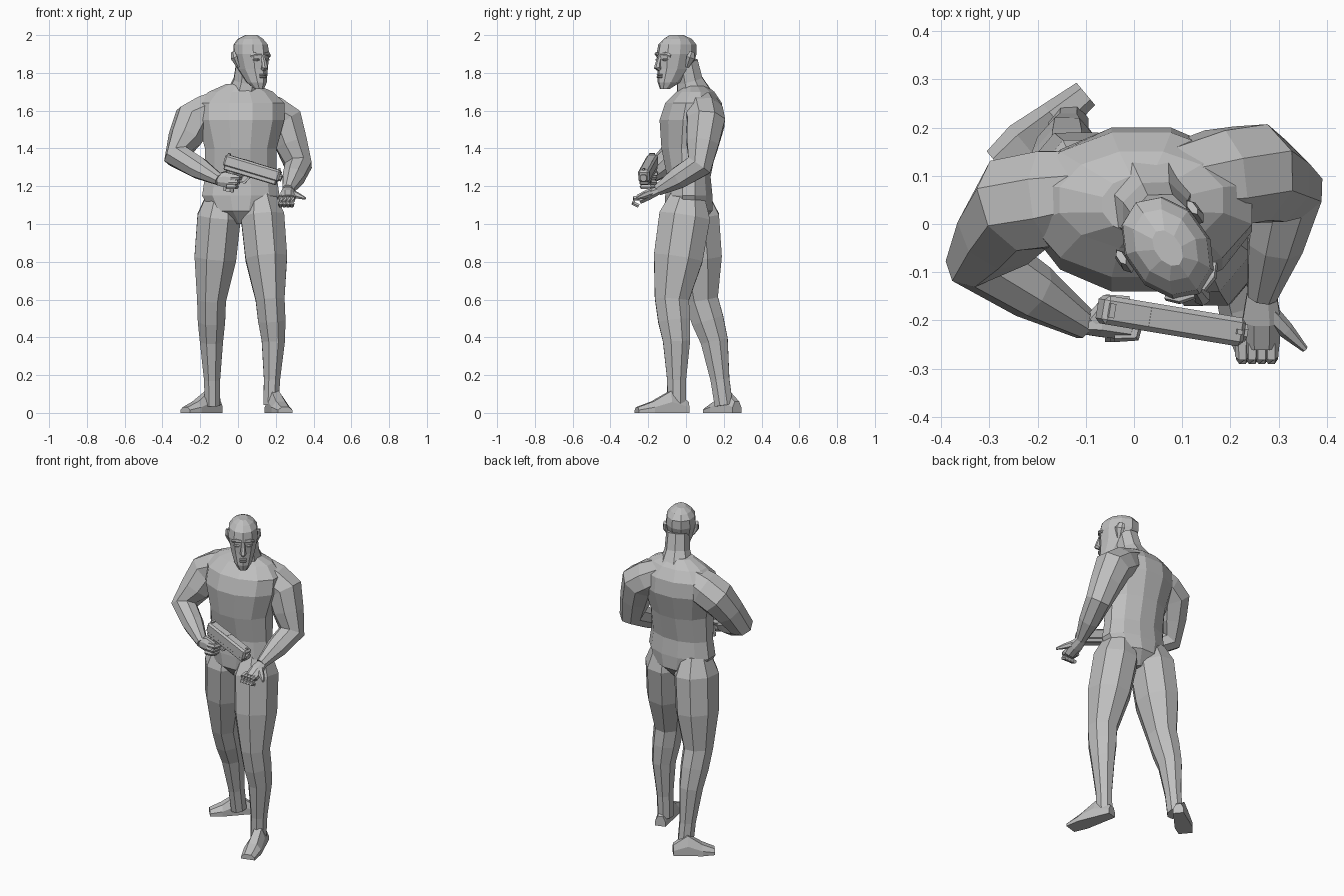
import bpy, bmesh, math
from mathutils import Vector, Matrix

default_cube = bpy.data.objects.get("Cube")
if default_cube:
    bpy.data.objects.remove(default_cube, do_unlink=True)

grey = bpy.data.materials.new("plain grey")
grey.use_nodes = True
shade = (.52, .52, .52, 1)
grey.diffuse_color = shade
grey.node_tree.nodes["Principled BSDF"].inputs["Base Color"].default_value = shade

UP = Vector((0, 0, 1))
SIDE = Vector((1, 0, 0))
DEPTH = Vector((0, 1, 0))
STILL = Matrix.Identity(4)


def finish(name, bm, matrix):
    """Turn a bmesh into a flat-shaded grey object."""
    bm.transform(matrix)
    bmesh.ops.recalc_face_normals(bm, faces=bm.faces)
    mesh = bpy.data.meshes.new(name)
    bm.to_mesh(mesh)
    bm.free()
    mesh.materials.append(grey)
    bpy.context.collection.objects.link(bpy.data.objects.new(name, mesh))


def skin(name, rings, matrix=STILL):
    """Bridge a list of point rings and cap both ends."""
    bm = bmesh.new()
    loops = [[bm.verts.new(point) for point in ring] for ring in rings]
    for lower, upper in zip(loops, loops[1:]):
        for i in range(len(lower)):
            bm.faces.new((lower[i - 1], lower[i], upper[i], upper[i - 1]))
    bm.faces.new(loops[0])
    bm.faces.new(loops[-1])
    finish(name, bm, matrix)


def section(sides):
    """Regular cross-section whose flats touch the unit square."""
    reach = 1 / math.cos(math.pi / sides)
    angles = [math.tau * (i + .5) / sides for i in range(sides)]
    return [(reach * math.cos(a), reach * math.sin(a)) for a in angles]


def stack(name, levels, sides, middle=0, matrix=STILL):
    """Horizontal rings given as height, half width, front and back."""
    rings = []
    for z, half, front, back in levels:
        rings.append([(middle + u * half, (front + back) / 2 + v * (back - front) / 2, z)
                      for u, v in section(sides)])
    skin(name, rings, matrix)


def tube(name, path, radii, sides=6, flat=1, across=UP, matrix=STILL):
    """Rings along a path; flat scales them along the across direction."""
    points = [Vector(point) for point in path]
    last = len(points) - 1
    u = across
    rings = []
    for i, (point, radius) in enumerate(zip(points, radii)):
        along = (points[min(i + 1, last)] - points[max(i - 1, 0)]).normalized()
        u = (u - along * u.dot(along)).normalized()
        v = along.cross(u)
        rings.append([point + radius * (u * (a * flat) + v * b) for a, b in section(sides)])
    skin(name, rings, matrix)


def limb(name, joints, profile, flat, across):
    """Tube through joints; the profile pairs joint positions with radii."""
    joints = [Vector(joint) for joint in joints]
    path = []
    for t, radius in profile:
        bone = min(int(t), len(joints) - 2)
        path.append(joints[bone].lerp(joints[bone + 1], t - bone))
    tube(name, path, [radius for t, radius in profile], 8, flat, across)


def box(name, centre, size, matrix, bevel=0):
    bm = bmesh.new()
    bmesh.ops.create_cube(bm, size=1)
    bmesh.ops.scale(bm, vec=size, verts=bm.verts)
    bmesh.ops.translate(bm, vec=centre, verts=bm.verts)
    if bevel:
        bmesh.ops.bevel(bm, geom=bm.edges[:], offset=bevel, segments=1, affect='EDGES')
    finish(name, bm, matrix)


# Torso and neck
stack("torso", [
    (1, .03, -.05, .08), (1.07, .16, -.11, .14), (1.15, .205, -.11, .14),
    (1.25, .19, -.1, .13), (1.4, .19, -.13, .16), (1.55, .23, -.14, .2),
    (1.64, .23, -.11, .19), (1.7, .17, -.05, .15), (1.74, .08, -.02, .1)],
    sides=12, middle=.015)
tube("neck", [(.03, .05, 1.66), (.045, .02, 1.76), (.055, 0, 1.86)], (.1, .068, .062),
     sides=8, across=SIDE)

# Legs: hip, knee, calf and ankle, sharing one muscle profile
leg_profile = [(0, .09), (.2, .135), (.6, .13), (1, .09), (1.5, .085), (2, .072),
               (2.6, .05), (3, .048)]
limb("left_leg", [(.12, .01, 1.15), (.17, -.075, .6), (.187, -.05, .38), (.175, -.05, .04)],
     leg_profile, flat=.85, across=SIDE)
limb("right_leg", [(-.09, .03, 1.15), (-.14, .08, .6), (-.14, .15, .38), (-.135, .2, .04)],
     leg_profile, flat=.85, across=SIDE)


# Feet: wedge rings from heel to toe
def foot(name, heel, toe):
    heel, toe = Vector(heel), Vector(toe)
    across = (toe - heel).normalized().cross(UP)
    rings = []
    for t, half, height in ((0, .03, .06), (.35, .04, .115), (.7, .05, .06), (1, .04, .03)):
        outline = ((-1, 0), (1, 0), (1, .5), (.5, 1), (-.5, 1), (-1, .5))
        rings.append([heel.lerp(toe, t) + across * half * a + UP * height * b
                      for a, b in outline])
    skin(name, rings)


foot("left_foot", (.17, .01, 0), (.25, -.26, 0))
foot("right_foot", (-.1, .27, 0), (-.28, .12, 0))

# Arms: collar, shoulder, elbow and wrist, sharing one muscle profile
arm_profile = [(0, .08), (.6, .1), (1, .1), (1.5, .085), (2, .07), (2.5, .057), (3, .03)]
left_wrist = Vector((.265, -.15, 1.18))
right_wrist = Vector((-.1, -.21, 1.235))
limb("left_arm", [(.08, .08, 1.64), (.245, .105, 1.54), (.32, .07, 1.31), left_wrist],
     arm_profile, flat=1, across=DEPTH)
limb("right_arm", [(-.06, .07, 1.64), (-.24, .04, 1.545), (-.32, -.07, 1.36), right_wrist],
     arm_profile, flat=1, across=DEPTH)

# Open left hand, placed from the wrist
left_hand = Matrix.Translation(left_wrist)
tube("left_palm", [(0, .01, 0), (0, -.05, -.025), (0, -.1, -.05)], (.03, .04, .037),
     sides=8, flat=.7, matrix=left_hand)
for i in range(4):
    knuckle = left_hand @ Matrix.Translation(SIDE * .02 * (i - 2))
    tube(f"left_finger_{i + 1}", [(0, -.08, -.04), (0, -.125, -.045), (0, -.13, -.07),
                                  (0, -.1, -.085)], (.014, .013, .012, .01), matrix=knuckle)
tube("left_thumb", [(0, -.02, -.01), (.05, -.07, -.03), (.09, -.11, -.045)],
     (.02, .015, .006), matrix=left_hand)

# Gripping right hand, placed from the wrist
right_hand = Matrix.Translation(right_wrist)
tube("right_palm", [(-.01, 0, 0), (.03, 0, 0), (.09, -.01, -.01)], (.03, .04, .035),
     sides=8, flat=.6, across=DEPTH, matrix=right_hand)
for i in range(3):
    knuckle = right_hand @ Matrix.Translation((-.01 * i, 0, -.024 * i))
    tube(f"right_finger_{i + 1}", [(.06, -.02, .01), (.1, -.02, .01), (.11, .02, .01),
                                   (.08, .05, .01)], (.013, .013, .013, .01), matrix=knuckle)
tube("right_thumb", [(.02, .01, .02), (.05, .05, .035), (.09, .05, .03)],
     (.018, .014, .009), matrix=right_hand)

# Pistol, built around the middle of its slide and then aimed
aim = Vector((.3, -.05, -.09)).normalized()
left = UP.cross(aim).normalized()
axes = Matrix((aim, left, aim.cross(left))).transposed().to_4x4()
gun = Matrix.Translation((.075, -.2, 1.29)) @ axes
box("pistol_slide", (0, 0, .005), (.31, .06, .065), gun, bevel=.01)
box("pistol_frame", (0, 0, -.03), (.29, .05, .03), gun, bevel=.005)
box("pistol_ejection_port", (-.03, 0, .036), (.05, .04, .006), gun)
for end, name in ((-1, "rear_sight"), (1, "front_sight")):
    box(name, (.14 * end, 0, .04), (.012, .02 - .01 * end, .012), gun)
tube("pistol_muzzle", [SIDE * .14, SIDE * .165], (.018, .018), sides=8, matrix=gun)
tube("pistol_grip", [(-.1, 0, -.03), (-.09, 0, -.15)], (.028, .028),
     sides=8, flat=.75, across=DEPTH, matrix=gun)
tube("trigger_guard", [(-.07, 0, -.04), (-.06, 0, -.08), (-.02, 0, -.08), (0, 0, -.04)],
     [.006] * 4, sides=4, across=DEPTH, matrix=gun)
tube("trigger", [(-.04, 0, -.04), (-.045, 0, -.07)], (.006, .004),
     sides=4, across=DEPTH, matrix=gun)

# Head, turned towards its left
turn = Matrix.Translation((.07, -.05, 0)) @ Matrix.Rotation(math.radians(35), 4, 'Z')
stack("head", [
    (1.715, .025, -.1, -.05), (1.75, .048, -.11, .01), (1.82, .068, -.107, .08),
    (1.9, .083, -.11, .11), (1.95, .078, -.1, .11), (1.98, .058, -.07, .085),
    (2, .025, -.04, .04)], sides=10, matrix=turn)
tube("nose", [(0, -.105, 1.89), (0, -.12, 1.85), (0, -.125, 1.83), (0, -.11, 1.82)],
     (.01, .012, .016, .012), across=DEPTH, matrix=turn)
for z, name in ((1.79, "upper_lip"), (1.778, "lower_lip")):
    box(name, (0, -.108, z), (.04, .02, .01), turn, bevel=.004)
for s, label in ((1, "left"), (-1, "right")):
    tube(f"{label}_brow", [(s * .01, -.11, 1.9), (s * .04, -.1, 1.9), (s * .06, -.08, 1.89)],
         (.008, .01, .008), matrix=turn)
    tube(f"{label}_eye", [(s * .02, -.1, 1.87), (s * .035, -.1, 1.87), (s * .05, -.09, 1.87)],
         (.006, .01, .005), flat=.7, matrix=turn)
    tube(f"{label}_ear", [(s * .07, .02, 1.83), (s * .09, .03, 1.88), (s * .09, .04, 1.91)],
         (.01, .026, .016), flat=.45, across=SIDE, matrix=turn)
